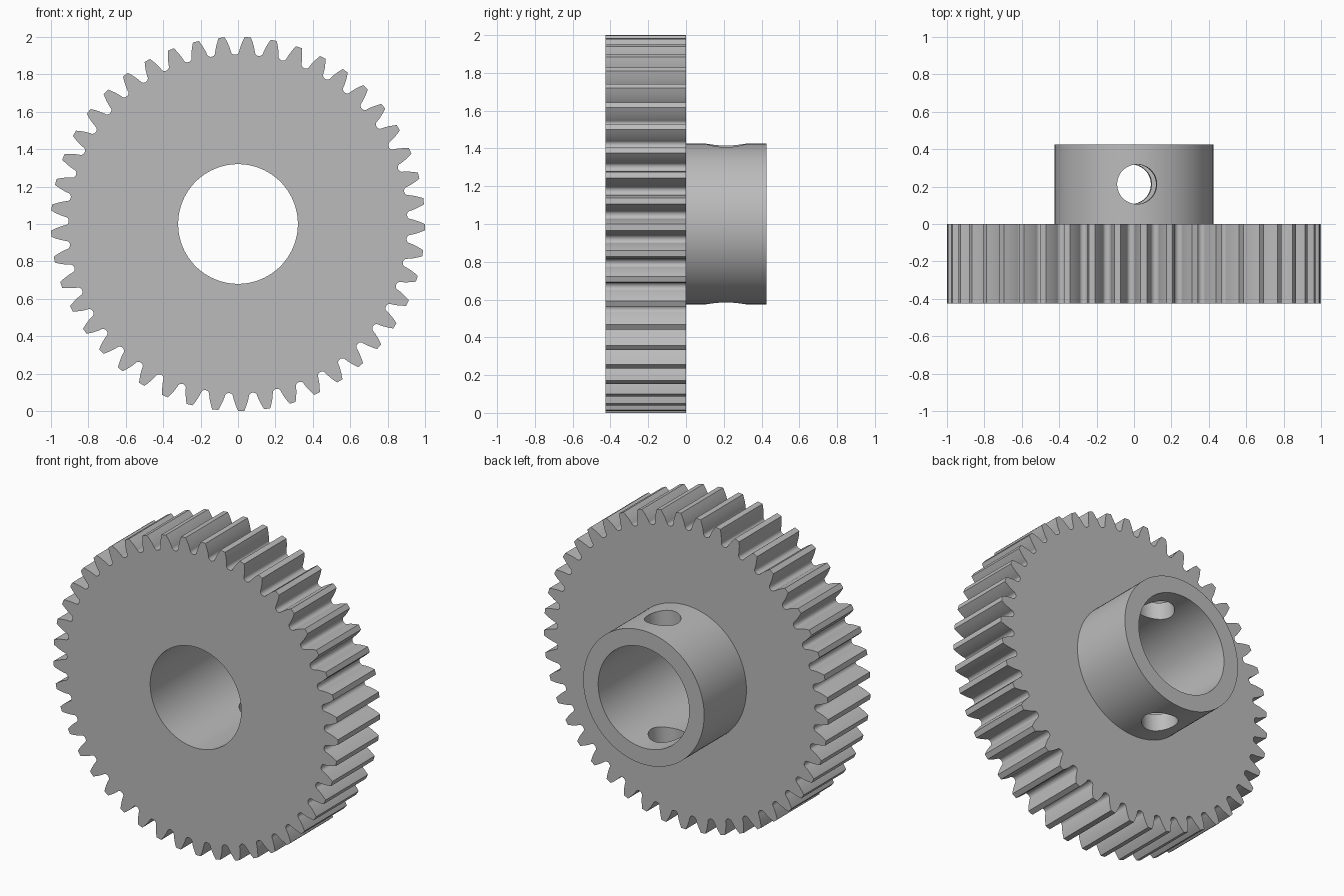
import bpy
import bmesh
from math import pi, sin, cos, tan, acos, radians
from mathutils import Matrix

cube = bpy.data.objects.get("Cube")
if cube:
    bpy.data.objects.remove(cube, do_unlink=True)

TEETH = 45
TIP, ROOT, FILLET = 1.0, 0.905, 0.925
PITCH = TIP * TEETH / (TEETH + 2)
BASE = PITCH * cos(radians(20))
PHASE = radians(-1.0)
HALF_PITCH = pi / TEETH
WIDTH, HUB_R, BORE_R, PIN_R = 0.425, 0.425, 0.32, 0.106
CENTRE = Matrix.Translation((0, 0, 1))

# Plain grey metal
grey = bpy.data.materials.new("grey_metal")
grey.use_nodes = True
grey.diffuse_color = (0.5, 0.5, 0.5, 1)
grey.node_tree.nodes["Principled BSDF"].inputs["Base Color"].default_value = (0.5, 0.5, 0.5, 1)


def add_object(name, bm):
    bmesh.ops.recalc_face_normals(bm, faces=bm.faces)
    mesh = bpy.data.meshes.new(name)
    bm.to_mesh(mesh)
    bm.free()
    mesh.materials.append(grey)
    obj = bpy.data.objects.new(name, mesh)
    bpy.context.collection.objects.link(obj)
    return obj


def cylinder(name, radius, depth, matrix, segments=96):
    bm = bmesh.new()
    bmesh.ops.create_cone(bm, cap_ends=True, segments=segments, radius1=radius,
                          radius2=radius, depth=depth, matrix=matrix)
    return add_object(name, bm)


def involute(r):
    a = acos(BASE / r)
    return tan(a) - a


def half_angle(r):
    return HALF_PITCH / 2 + involute(PITCH) - involute(r)


# Half tooth: involute flank from tip, then rounded root
flank = []
for i in range(6):
    r = TIP + (FILLET - TIP) * i / 5
    flank.append((r, half_angle(r)))
gap = HALF_PITCH - half_angle(FILLET)
for i in range(1, 6):
    t = pi / 2 * i / 5
    flank.append((FILLET - (FILLET - ROOT) * sin(t), HALF_PITCH - gap * cos(t)))
# Mirror the flank; the root midpoint is shared with the next tooth
tooth = [(r, -a) for r, a in reversed(flank[:-1])] + flank

# Toothed wheel
bm = bmesh.new()
verts = []
for n in range(TEETH):
    for r, a in tooth:
        ang = PHASE + 2 * HALF_PITCH * n + a
        verts.append(bm.verts.new((r * cos(ang), -WIDTH, 1 + r * sin(ang))))
face = bm.faces.new(verts)
extruded = bmesh.ops.extrude_face_region(bm, geom=[face], use_keep_orig=True)
bmesh.ops.translate(bm, vec=(0, WIDTH, 0),
                    verts=[g for g in extruded["geom"] if isinstance(g, bmesh.types.BMVert)])
gear = add_object("spur_gear_with_hub", bm)

# Hub, bore and slightly tilted cross hole
along_y = Matrix.Rotation(pi / 2, 4, 'X')
hub = cylinder("hub", HUB_R, 1.5 * WIDTH,
               CENTRE @ Matrix.Translation((0, WIDTH / 4, 0)) @ along_y)
bore = cylinder("bore_cutter", BORE_R, 4 * WIDTH, CENTRE @ along_y)
pin = cylinder("cross_hole_cutter", PIN_R, 1.5,
               CENTRE @ Matrix.Translation((0, WIDTH / 2, 0))
               @ Matrix.Rotation(radians(2.2), 4, 'Y'), 48)
parts = ((hub, 'UNION'), (bore, 'DIFFERENCE'), (pin, 'DIFFERENCE'))
for part, operation in parts:
    part.hide_render = True
    mod = gear.modifiers.new(part.name, 'BOOLEAN')
    mod.operation = operation
    mod.solver = 'EXACT'
    mod.object = part

# Bake the cuts and drop the helpers
bpy.context.view_layer.update()
depsgraph = bpy.context.evaluated_depsgraph_get()
baked = bpy.data.meshes.new_from_object(gear.evaluated_get(depsgraph))
gear.modifiers.clear()
gear.data = baked
baked.materials.clear()
baked.materials.append(grey)
for part, _ in parts:
    bpy.data.objects.remove(part, do_unlink=True)

# Smooth round walls, keep edges crisp
bpy.ops.object.select_all(action='DESELECT')
gear.select_set(True)
bpy.context.view_layer.objects.active = gear
bpy.ops.object.shade_smooth_by_angle(angle=radians(30))
